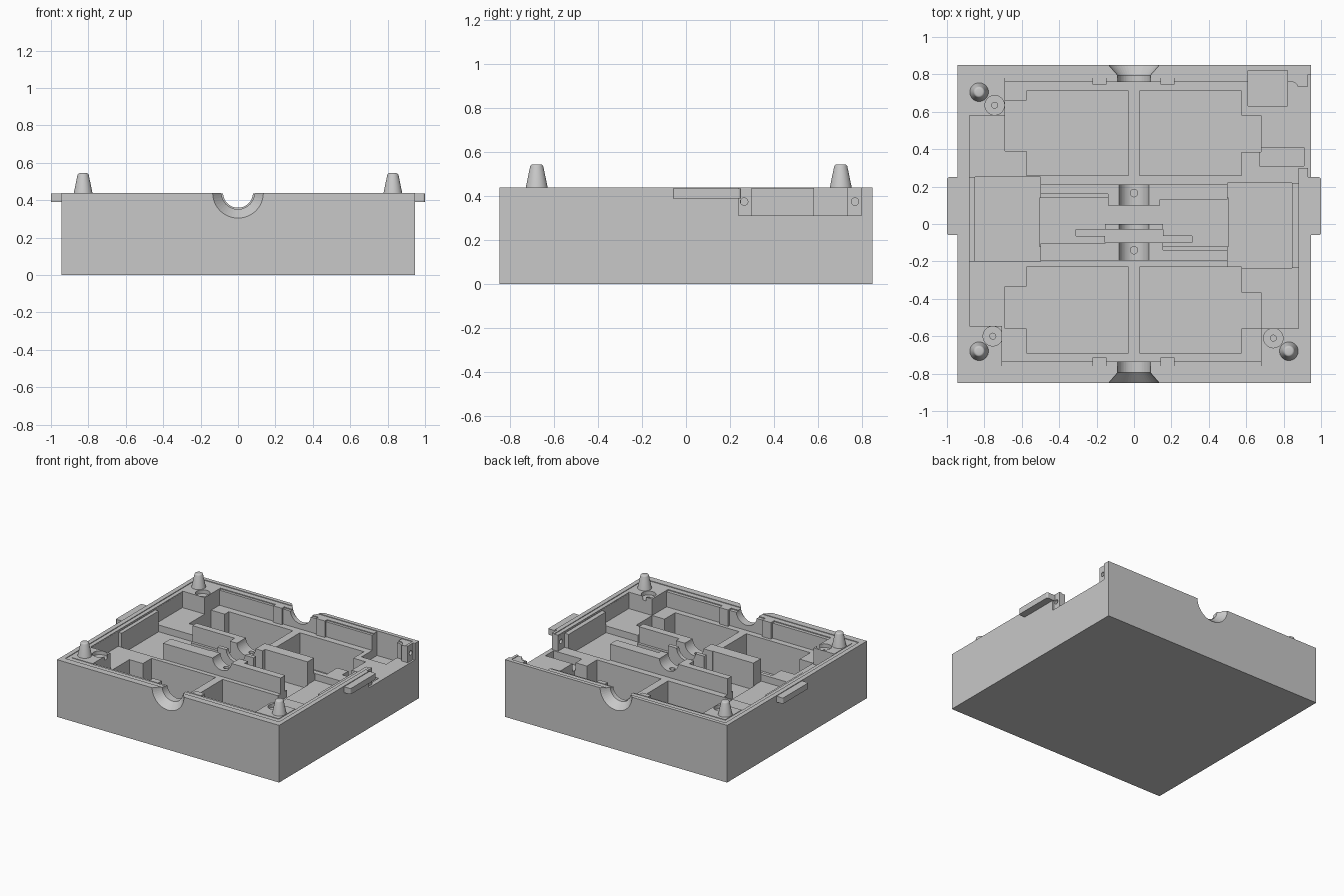
import bpy, bmesh
from math import pi
from mathutils import Matrix, Vector

cube = bpy.data.objects.get("Cube")
if cube:
    bpy.data.objects.remove(cube, do_unlink=True)

grey = bpy.data.materials.new("plain grey")
grey.use_nodes = True
grey.diffuse_color = (0.58, 0.58, 0.58, 1)
grey.node_tree.nodes["Principled BSDF"].inputs["Base Color"].default_value = (0.58, 0.58, 0.58, 1)

TOP = 0.44      # rim height
LIP = 0.435     # stepped lip inside the rim
SHELF = 0.428   # narrow shelf on the end walls
LEDGE = 0.312   # general inner level
FLOOR = 0.06    # bottom of the deep pockets
CHANNEL = 0.23  # middle channel level
OPEN = 0.7      # cutters reach above everything


def finish(name, bm):
    mesh = bpy.data.meshes.new(name)
    bm.to_mesh(mesh)
    bm.free()
    mesh.materials.append(grey)
    ob = bpy.data.objects.new(name, mesh)
    bpy.context.collection.objects.link(ob)
    return ob


def box(name, x, y, z, corner=0):
    bm = bmesh.new()
    size = Vector((x[1] - x[0], y[1] - y[0], z[1] - z[0]))
    mid = Vector((x[0] + x[1], y[0] + y[1], z[0] + z[1])) / 2
    bmesh.ops.create_cube(bm, size=1, matrix=Matrix.Translation(mid) @ Matrix.Diagonal(size.to_4d()))
    if corner:
        edges = [e for e in bm.edges if abs(e.verts[0].co.z - e.verts[1].co.z) > 0.01]
        bmesh.ops.bevel(bm, geom=edges, offset=corner, segments=5, affect='EDGES', profile=0.5)
    return finish(name, bm)


def cone(name, at, r1, r2, depth, axis='Z', sides=32):
    bm = bmesh.new()
    turn = {'Z': Matrix(), 'Y': Matrix.Rotation(-pi / 2, 4, 'X'), 'X': Matrix.Rotation(pi / 2, 4, 'Y')}[axis]
    bmesh.ops.create_cone(bm, cap_ends=True, segments=sides, radius1=r1, radius2=r2,
                          depth=depth, matrix=Matrix.Translation(at) @ turn)
    return finish(name, bm)


def cut(targets, cutter):
    cutter.hide_render = True
    for ob in targets:
        mod = ob.modifiers.new("cut", 'BOOLEAN')
        mod.operation = 'DIFFERENCE'
        mod.solver = 'EXACT'
        mod.object = cutter
        bpy.context.view_layer.objects.active = ob
        bpy.ops.object.modifier_apply(modifier=mod.name)
    bpy.data.objects.remove(cutter, do_unlink=True)


def carve(ob, x, y, bottom, corner=0):
    cut([ob], box("cutter", x, y, (bottom, OPEN), corner))


# Tray body with stepped rim and inner cavity
tray = box("tray_body", (-0.945, 0.945), (-0.85, 0.85), (0, TOP))
carve(tray, (-0.91, 0.91), (-0.8, 0.82), LIP)
carve(tray, (-0.88, 0.88), (-0.76, 0.78), SHELF, 0.05)
carve(tray, (-0.879, 0.879), (-0.735, 0.76), LEDGE, 0.04)

# Four deep pockets, each with a side extension
for x, y, ext_x, ext_y in [
    ((-0.575, -0.03), (0.26, 0.71), (-0.69, -0.5), (0.39, 0.66)),
    ((0.03, 0.575), (0.26, 0.71), (0.5, 0.68), (0.385, 0.58)),
    ((-0.575, -0.03), (-0.69, -0.23), (-0.69, -0.5), (-0.56, -0.335)),
    ((0.03, 0.575), (-0.69, -0.23), (0.5, 0.68), (-0.56, -0.365)),
]:
    carve(tray, x, y, FLOOR)
    carve(tray, ext_x, ext_y, FLOOR)

# Side recesses, middle channel and the stepped plate slot
carve(tray, (-0.85, -0.5), (-0.2, 0.25), 0.26)
carve(tray, (0.5, 0.845), (-0.235, 0.22), 0.26)
carve(tray, (-0.505, 0.505), (-0.12, 0.14), CHANNEL)
carve(tray, (-0.31, 0.155), (-0.065, -0.03), 0.12)
carve(tray, (-0.155, 0.31), (-0.1, -0.064), 0.12)

# Switch corner: opening in the left wall and two sunken seats
carve(tray, (0.87, 1.0), (0.3, 0.735), LEDGE)
carve(tray, (0.93, 1.0), (0.24, 0.8), LEDGE)
carve(tray, (0.61, 0.82), (0.63, 0.82), 0.25)
carve(tray, (0.67, 0.91), (0.31, 0.41), 0.25)
for y in (0.265, 0.77):
    cut([tray], cone("cutter", (0.92, y, 0.375), 0.017, 0.017, 0.12, 'X', 16))

# Rails and bearing blocks across the middle
rails = []
for name, x, y in [
    ("back_right_rail", (-0.5, -0.13), (0.16, 0.21)),
    ("back_left_rail", (0.13, 0.5), (0.13, 0.21)),
    ("front_right_rail", (-0.5, -0.15), (-0.195, -0.105)),
    ("front_left_rail", (0.15, 0.5), (-0.195, -0.14)),
    ("back_bearing", (-0.14, 0.14), (0.1, 0.21)),
    ("front_bearing", (-0.155, 0.155), (-0.195, -0.1)),
    ("inner_bearing", (-0.155, 0.155), (-0.03, 0.0)),
]:
    rails.append(box(name, x, y, (0.2, LIP)))

# Side guard walls next to the recesses
box("right_guard_wall", (-0.885, -0.85), (-0.2, 0.25), (0.26, 0.42))
box("left_guard_wall", (0.845, 0.885), (-0.235, 0.22), (0.26, 0.42))

# Shaft groove through bearings and rims, flared at both ends
cut(rails, cone("cutter", (0, 0, TOP), 0.08, 0.08, 0.8, 'Y', 48))
for side in (-1, 1):
    cut([tray], cone("cutter", (0, side * 0.8, TOP), 0.088, 0.088, 0.18, 'Y', 48))
    inner, outer = 0.088, 0.14
    ends = (inner, outer) if side > 0 else (outer, inner)
    cut([tray], cone("cutter", (0, side * 0.825, TOP), *ends, 0.06, 'Y', 48))
for y, bearing in ((0.165, rails[4]), (-0.14, rails[5])):
    cut([bearing], cone("cutter", (0, y, 0.35), 0.02, 0.02, 0.2, 'Z', 16))

# Corner platforms with sunken screw holes
for name, x, y, hole in [
    ("back_right", (-0.88, -0.69), (0.58, 0.78), (-0.745, 0.635)),
    ("front_right", (-0.88, -0.705), (-0.76, -0.545), (-0.755, -0.6)),
    ("front_left", (0.68, 0.88), (-0.76, -0.56), (0.745, -0.61)),
]:
    platform = box(name + "_platform", x, y, (0.28, TOP - 0.001))
    cut([platform], cone("cutter", (*hole, TOP), 0.052, 0.052, 0.06))
    cut([platform], cone("cutter", (*hole, TOP), 0.016, 0.016, 0.2, 'Z', 16))

# Tapered locating pegs with softened tips
for name, x, y in [("back_right", -0.828, 0.705), ("front_right", -0.828, -0.68), ("front_left", 0.828, -0.68)]:
    peg = cone(name + "_peg", (x, y, 0.475), 0.057, 0.028, 0.14)
    bm = bmesh.new()
    bm.from_mesh(peg.data)
    tip = [e for e in bm.edges if all(v.co.z > 0.5 for v in e.verts)]
    bmesh.ops.bevel(bm, geom=tip, offset=0.01, segments=3, affect='EDGES', profile=0.5)
    bm.to_mesh(peg.data)
    bm.free()
    bpy.ops.object.select_all(action='DESELECT')
    peg.select_set(True)
    bpy.context.view_layer.objects.active = peg
    bpy.ops.object.shade_smooth_by_angle()

# Small ribs on the end walls, and rounded outer finger tabs
for side, x in (("right", -0.185), ("left", 0.18)):
    box(side + "_back_rib", (x - 0.037, x + 0.037), (0.745, 0.78), (0.28, TOP - 0.001))
    box(side + "_front_rib", (x - 0.037, x + 0.037), (-0.76, -0.715), (0.28, TOP - 0.001))
box("right_tab", (-1.0, -0.915), (-0.06, 0.25), (0.39, LIP), 0.012)
box("left_tab", (0.915, 1.0), (-0.06, 0.25), (0.39, LIP), 0.012)
